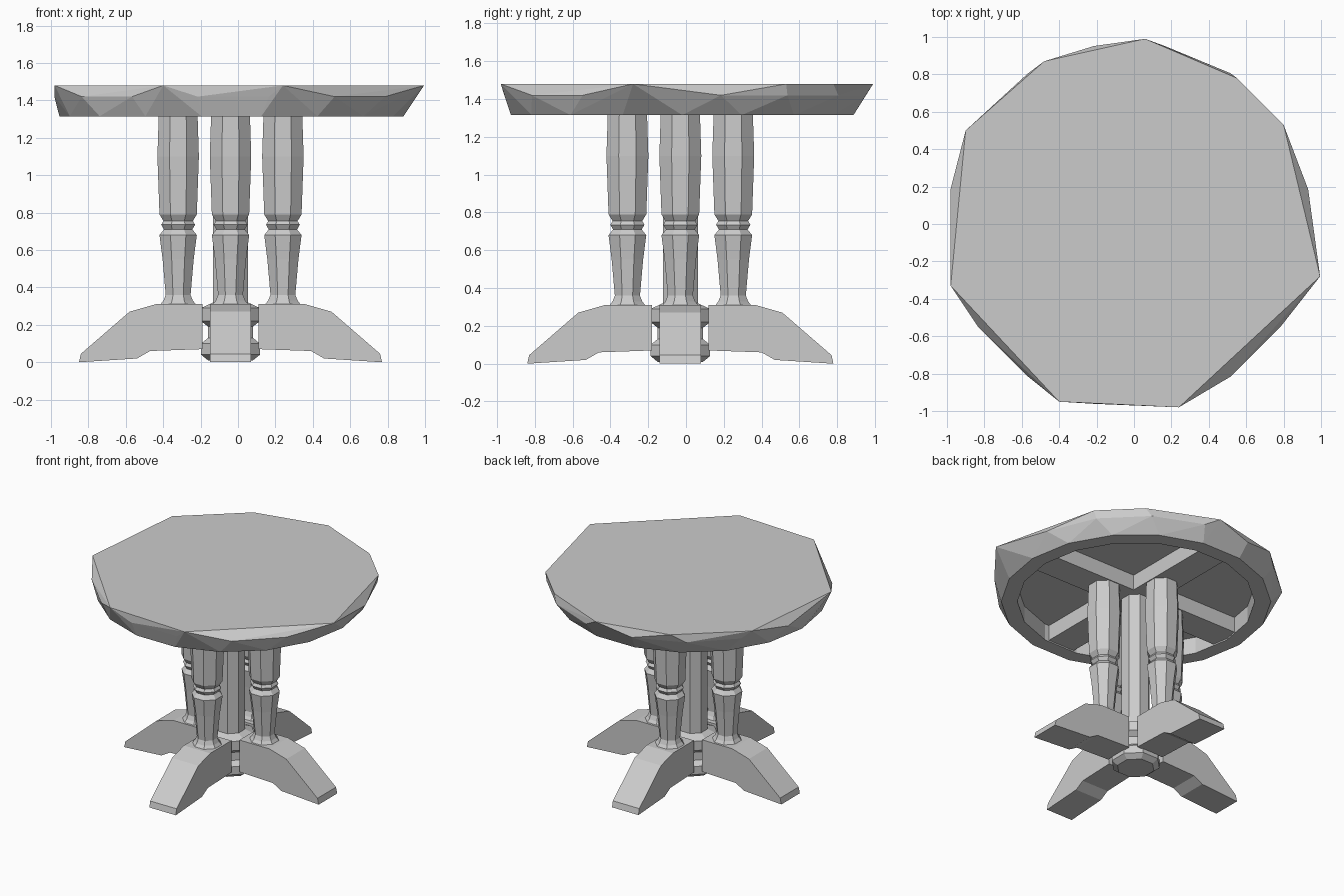
import bpy, bmesh
from math import sin, cos, pi
from mathutils import Matrix, Vector

if "Cube" in bpy.data.objects:
    bpy.data.objects.remove(bpy.data.objects["Cube"])

CX, CY = -0.04, -0.03      # axis of the pedestal


def finish(bm, name, matrix=None):
    bmesh.ops.recalc_face_normals(bm, faces=bm.faces)
    mesh = bpy.data.meshes.new(name)
    bm.to_mesh(mesh)
    bm.free()
    obj = bpy.data.objects.new(name, mesh)
    if matrix:
        obj.matrix_world = matrix
    bpy.context.collection.objects.link(obj)
    return obj


def ring(bm, cx, cy, r, z, n, phase=0.0):
    return [bm.verts.new((cx + r * cos(2 * pi * (i + phase) / n),
                          cy + r * sin(2 * pi * (i + phase) / n), z)) for i in range(n)]


def lathe(name, profile, n, matrix):
    bm = bmesh.new()
    rings = [ring(bm, 0, 0, r, z, n, 0.5) for r, z in profile]
    for a, b in zip(rings, rings[1:]):
        for i in range(n):
            j = (i + 1) % n
            bm.faces.new((a[i], a[j], b[j], b[i]))
    bm.faces.new(rings[0])
    bm.faces.new(rings[-1])
    return finish(bm, name, matrix)


def extrude_profile(name, profile, width, matrix):
    # profile lies in the radial/vertical plane, width is across it
    bm = bmesh.new()
    face = bm.faces.new([bm.verts.new((r, -width / 2, z)) for r, z in profile])
    out = bmesh.ops.extrude_face_region(bm, geom=[face], use_keep_orig=True)
    verts = [v for v in out["geom"] if isinstance(v, bmesh.types.BMVert)]
    bmesh.ops.translate(bm, verts=verts, vec=(0, width, 0))
    return finish(bm, name, matrix)


# Tabletop: coarse faceted upper outline tapering to a rounder lower rim
BOTTOM, CEILING, TOP = 1.315, 1.44, 1.48
outline = [(0.06, 0.99), (0.55, 0.78), (0.80, 0.53), (0.995, -0.28), (0.24, -0.98),
           (-0.40, -0.95), (-0.98, -0.33), (-0.90, 0.50), (-0.48, 0.87)]
bm = bmesh.new()
for x, y in outline:
    bm.verts.new((x, y, TOP))
ring(bm, -0.025, -0.005, 0.975, 1.42, 16, 0.5)
ring(bm, -0.035, -0.02, 0.92, BOTTOM, 18)
bmesh.ops.convex_hull(bm, input=bm.verts[:])
# Hollow underside with a flat rim
under = [f for f in bm.faces if all(abs(v.co.z - BOTTOM) < 1e-4 for v in f.verts)]
bmesh.ops.delete(bm, geom=under, context='FACES')
edges = [e for e in bm.edges if e.is_boundary]
for scale, z in ((0.88, BOTTOM), (1.0, CEILING)):
    out = bmesh.ops.extrude_edge_only(bm, edges=edges)["geom"]
    edges = [g for g in out if isinstance(g, bmesh.types.BMEdge)]
    for v in (g for g in out if isinstance(g, bmesh.types.BMVert)):
        v.co = Vector((CX + (v.co.x - CX) * scale, CY + (v.co.y - CY) * scale, z))
bmesh.ops.contextual_create(bm, geom=edges)
bmesh.ops.dissolve_limit(bm, angle_limit=0.01, verts=bm.verts, edges=bm.edges)
finish(bm, "tabletop")

# Central post with its turned hub
centre = Matrix.Translation((CX, CY, 0))
lathe("central_post", [(0.13, 0.01), (0.17, 0.04), (0.17, 0.10), (0.13, 0.13),
                       (0.13, 0.19), (0.17, 0.22), (0.17, 0.29), (0.10, 0.32),
                       (0.10, CEILING)], 8, centre)

# Four arms: foot, turned column and under-top beam
foot = [(0.15, 0.07), (0.43, 0.06), (0.50, 0.02), (0.81, 0.0), (0.80, 0.045),
        (0.54, 0.27), (0.40, 0.31), (0.15, 0.31)]
column = [(0.11, 0.30), (0.085, 0.33), (0.072, 0.36), (0.09, 0.55), (0.108, 0.68),
          (0.082, 0.71), (0.098, 0.735), (0.085, 0.755), (0.108, 0.79),
          (0.120, 1.10), (0.112, 1.33)]
beam = [(0.0, 1.325), (0.84, 1.325), (0.84, 1.445), (0.0, 1.445)]
for k, side in enumerate(("right", "back", "left", "front")):
    arm = centre @ Matrix.Rotation(k * pi / 2, 4, 'Z')
    extrude_profile(side + "_foot", foot, 0.22, arm)
    lathe(side + "_column", column, 8, arm @ Matrix.Translation((0.28, 0, 0)))
    extrude_profile(side + "_beam", beam, 0.22, arm)
